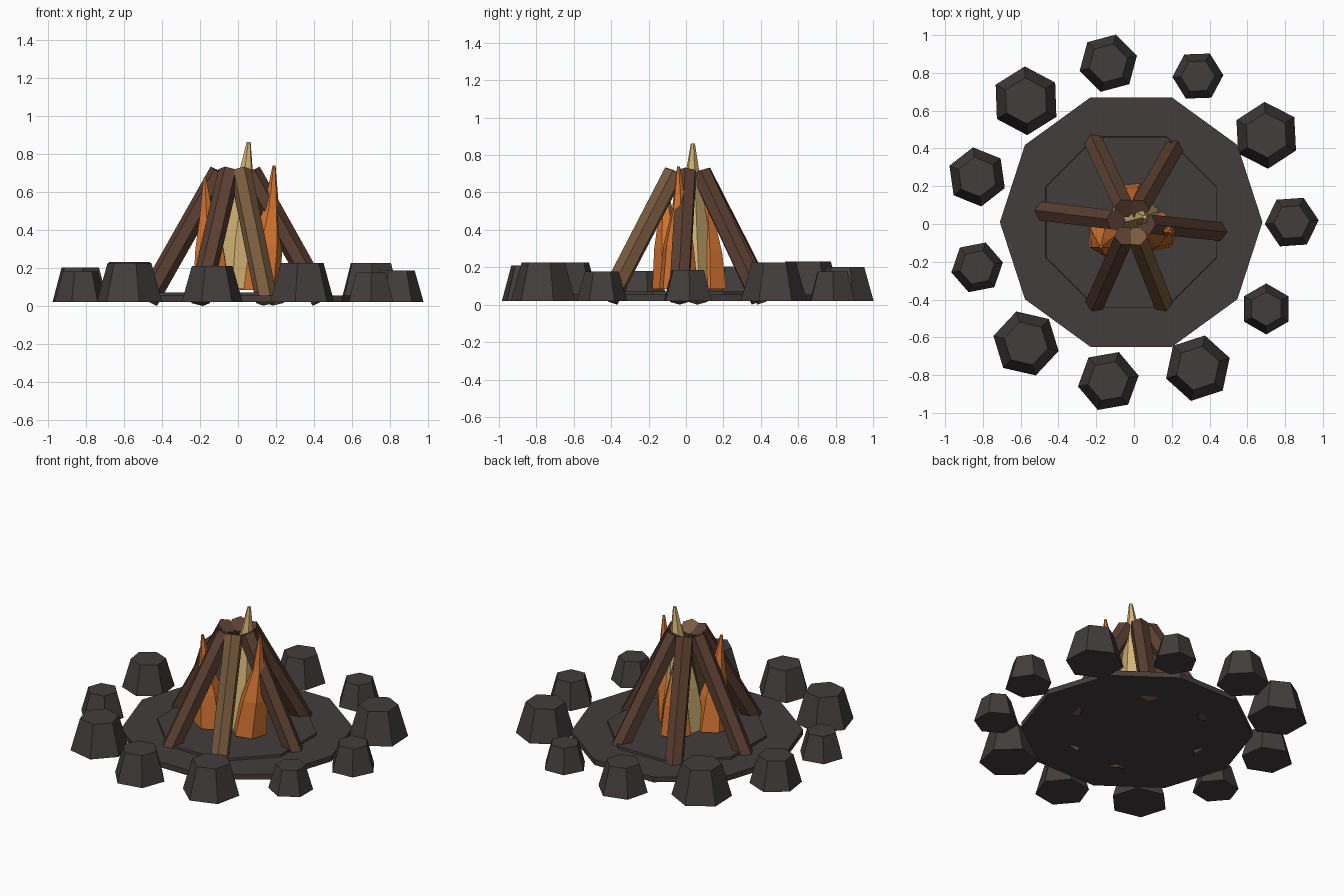
import bpy, bmesh, math
from mathutils import Vector, Matrix

if "Cube" in bpy.data.objects:
    bpy.data.objects.remove(bpy.data.objects["Cube"])

CX, CY = -0.015, 0.01  # centre of the fire


def material(name, rgb):
    m = bpy.data.materials.new(name)
    m.diffuse_color = (*rgb, 1)
    m.use_nodes = True
    m.node_tree.nodes["Principled BSDF"].inputs["Base Color"].default_value = m.diffuse_color
    return m


STONE = material("charcoal_stone", (0.056, 0.047, 0.047))
BARK = material("dark_bark", (0.105, 0.050, 0.031))
LIGHT_BARK = material("light_bark", (0.19, 0.105, 0.048))
ORANGE = material("flame_orange", (0.66, 0.18, 0.030))
YELLOW = material("flame_yellow", (0.66, 0.46, 0.18))


def loft(name, rings, sides, mat, turn=0.0, matrix=None):
    """Skin a stack of flat polygons; each ring is (x, y, z, radius)."""
    bm = bmesh.new()
    loops = []
    for x, y, z, r in rings:
        loops.append([bm.verts.new((x + r * math.cos(turn + math.tau * k / sides),
                                    y + r * math.sin(turn + math.tau * k / sides), z))
                      for k in range(sides)])
    bm.faces.new(loops[0][::-1])
    bm.faces.new(loops[-1])
    for a, b in zip(loops, loops[1:]):
        for k in range(sides):
            n = (k + 1) % sides
            bm.faces.new((a[k], a[n], b[n], b[k]))
    if matrix:
        bm.transform(matrix)
    mesh = bpy.data.meshes.new(name)
    bm.to_mesh(mesh)
    bm.free()
    mesh.materials.append(mat)
    ob = bpy.data.objects.new(name, mesh)
    bpy.context.collection.objects.link(ob)
    return ob


# Ash bed: wide ten-sided slab with a smaller eight-sided mound
loft("ash_bed", [(CX, CY, 0.02, 0.695), (CX, CY, 0.055, 0.695)], 10, STONE)
loft("ash_mound", [(CX, CY, 0.05, 0.49), (CX, CY, 0.07, 0.488)], 8, STONE,
     math.radians(22.5))

# Ring of eleven stones: (radius, turn in degrees)
stones = [(0.143, 4), (0.177, 33), (0.135, 2), (0.157, 15), (0.182, 32), (0.158, 38),
          (0.139, 11), (0.177, 47), (0.163, 10), (0.177, 18), (0.135, 30)]
for i, (r, turn) in enumerate(stones):
    a = math.tau * i / len(stones)
    x, y = CX + 0.85 * math.cos(a), CY + 0.85 * math.sin(a)
    loft(f"ring_stone_{i + 1}", [(x, y, 0.02, r), (x, y, 0.02 + 1.16 * r, 0.67 * r)],
         6, STONE, math.radians(turn))

# Leaning logs: (azimuth in degrees, foot distance)
logs = [(173, 0.465), (115, 0.46), (60, 0.445), (-6, 0.46), (-68.6, 0.455), (-114, 0.465)]
for i, (az, foot) in enumerate(logs):
    d = Vector((math.cos(math.radians(az)), math.sin(math.radians(az)), 0))
    c = Vector((CX, CY, 0))
    low = c + d * foot + Vector((0, 0, 0.029))
    high = c + d * 0.08 + Vector((0, 0, 0.705))
    axis = high - low
    # local x points outward from the fire
    z = axis.normalized()
    yv = z.cross(d).normalized()
    xv = yv.cross(z)
    m = Matrix((xv, yv, z)).transposed().to_4x4()
    m.translation = low
    loft(f"log_{i + 1}", [(0, 0, 0, 0.058), (0, 0, axis.length, 0.058)], 6,
         LIGHT_BARK if i == 4 else BARK, 0, m)

# Flames: tapering stacks from a wide foot to a blunt tip
loft("flame_centre", [(0.0, 0.03, 0.09, 0.14), (0.01, 0.03, 0.36, 0.10),
                      (0.04, 0.035, 0.68, 0.042), (0.056, 0.037, 0.863, 0.011)], 6, YELLOW, 0.3)
loft("flame_right", [(0.115, -0.04, 0.085, 0.11), (0.15, -0.04, 0.32, 0.085),
                     (0.175, -0.035, 0.51, 0.042), (0.19, -0.04, 0.74, 0.008)], 6, ORANGE, 0.2)
loft("flame_left", [(-0.14, -0.07, 0.085, 0.11), (-0.15, -0.085, 0.30, 0.085),
                    (-0.165, -0.105, 0.48, 0.04), (-0.175, -0.12, 0.677, 0.008)], 6, ORANGE, 0.5)
loft("flame_back", [(-0.01, 0.12, 0.085, 0.105), (-0.01, 0.12, 0.28, 0.08),
                    (-0.012, 0.115, 0.46, 0.04), (-0.015, 0.11, 0.62, 0.008)], 6, ORANGE, 0.1)
